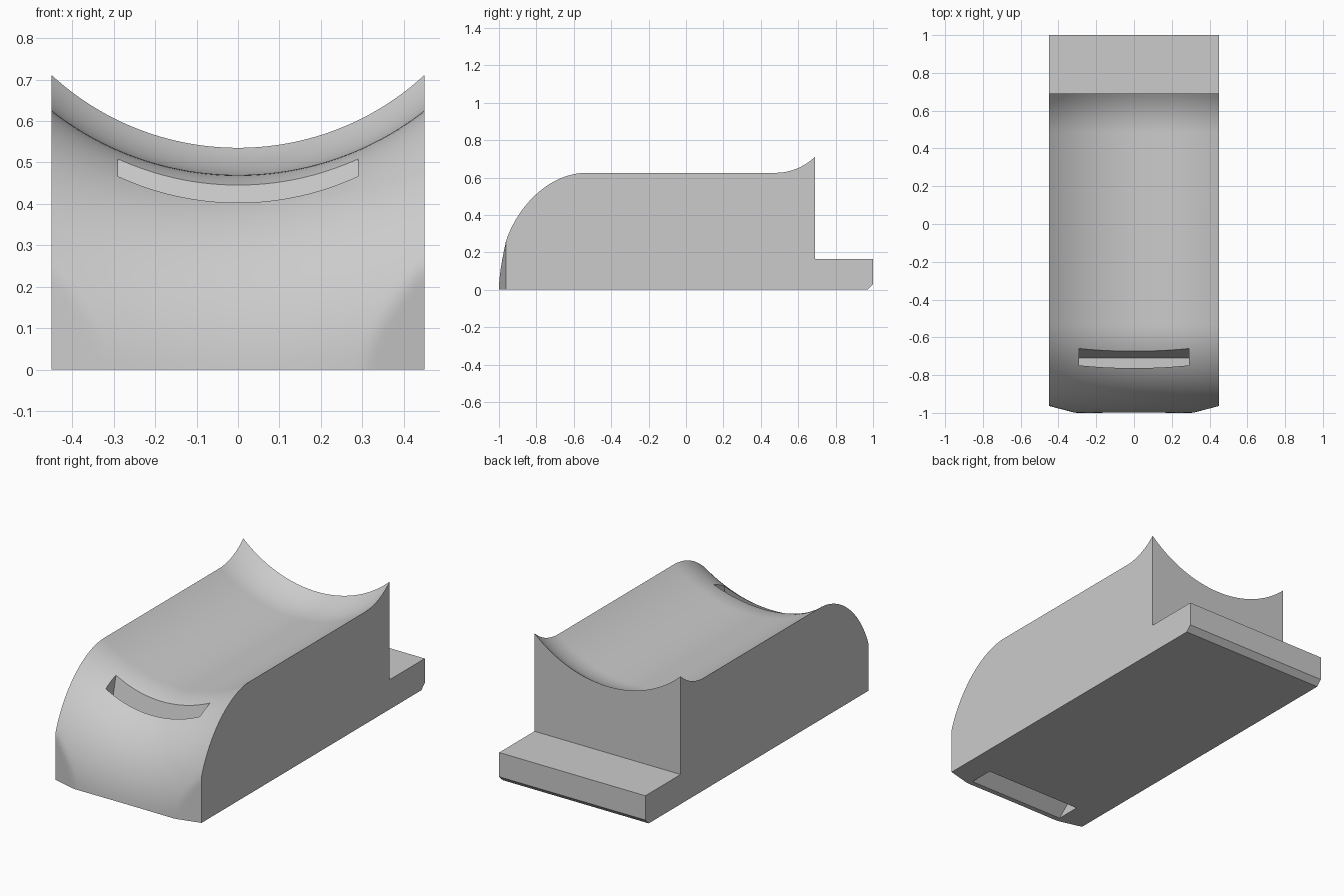
import bpy, bmesh, math

if "Cube" in bpy.data.objects:
    bpy.data.objects.remove(bpy.data.objects["Cube"], do_unlink=True)

HALF = 0.45          # half width
AXIS_Z = 1.2         # height of the axis the saddle is swept around
COLUMNS = 48

grey = bpy.data.materials.new("plain_grey")
grey.use_nodes = True
colour = (0.6, 0.6, 0.6, 1)
grey.diffuse_color = colour
grey.node_tree.nodes["Principled BSDF"].inputs["Base Color"].default_value = colour


def finish(name, bm):
    bmesh.ops.remove_doubles(bm, verts=bm.verts, dist=0.0001)
    bmesh.ops.recalc_face_normals(bm, faces=bm.faces)
    mesh = bpy.data.meshes.new(name)
    bm.to_mesh(mesh)
    bm.free()
    mesh.materials.append(grey)
    obj = bpy.data.objects.new(name, mesh)
    bpy.context.collection.objects.link(obj)
    return obj


def skin(name, sections):
    """Join closed sections of equal length and cap both ends."""
    bm = bmesh.new()
    rings = [[bm.verts.new(p) for p in s] for s in sections]
    n = len(rings[0])
    for a, b in zip(rings, rings[1:]):
        for i in range(n):
            j = (i + 1) % n
            bm.faces.new((a[i], a[j], b[j], b[i]))
    bm.faces.new(rings[0])
    bm.faces.new(rings[-1])
    return finish(name, bm)


def section(x):
    """Side profile at x: rounded nose, flat saddle, flared back, rear ledge."""
    nose_limit = -1 + max(0, abs(x) - 0.31) * 0.26   # chamfered nose corners
    polar = []
    r_end = min(math.hypot(AXIS_Z, x), 1.24)
    start = math.asin((1.24 - r_end) / 0.51)
    steps = 32
    for i in range(steps + 1):
        t = start + (math.pi / 2 - start) * i / steps
        polar.append((-0.53 - 0.47 * math.cos(t), 1.24 - 0.51 * math.sin(t)))
    flare = 0.37
    for i in range(13):
        d = 0.21 * i / 12
        polar.append((0.48 + d, 0.73 - flare + math.sqrt(flare**2 - d * d)))
    pts = [(x, max(y, nose_limit), max(0, AXIS_Z - math.sqrt(r * r - x * x)))
           for y, r in polar]
    ledge = [(0.69, 0.165), (1, 0.165), (1, 0.03), (0.97, 0)]
    pts += [(x, y, z) for y, z in ledge]
    return [(x, pts[0][1], 0)] + pts


body = skin("saddle_block", [section(HALF * (2 * i / COLUMNS - 1))
                             for i in range(COLUMNS + 1)])


def cut(name, outline, half):
    cutter = skin(name, [[(x, y, z) for y, z in outline] for x in (-half, half)])
    cutter.hide_render = True
    mod = body.modifiers.new(name, "BOOLEAN")
    mod.operation = "DIFFERENCE"
    mod.solver = "EXACT"
    mod.object = cutter
    bpy.context.view_layer.objects.active = body
    bpy.ops.object.modifier_apply(modifier=name)
    bpy.data.objects.remove(cutter, do_unlink=True)


# Steep slot in the nose and wedge recess underneath
cut("nose_slot", [(-0.71, 0.285), (-0.634, 0.62), (-0.713, 0.62), (-0.79, 0.285)], 0.29)
cut("underside_recess", [(-0.97, 0), (-0.83, 0.12), (-0.83, -0.1), (-0.97, -0.1)], 0.3)

bpy.ops.object.select_all(action="DESELECT")
body.select_set(True)
bpy.context.view_layer.objects.active = body
bpy.ops.object.shade_smooth_by_angle(angle=math.radians(30))
